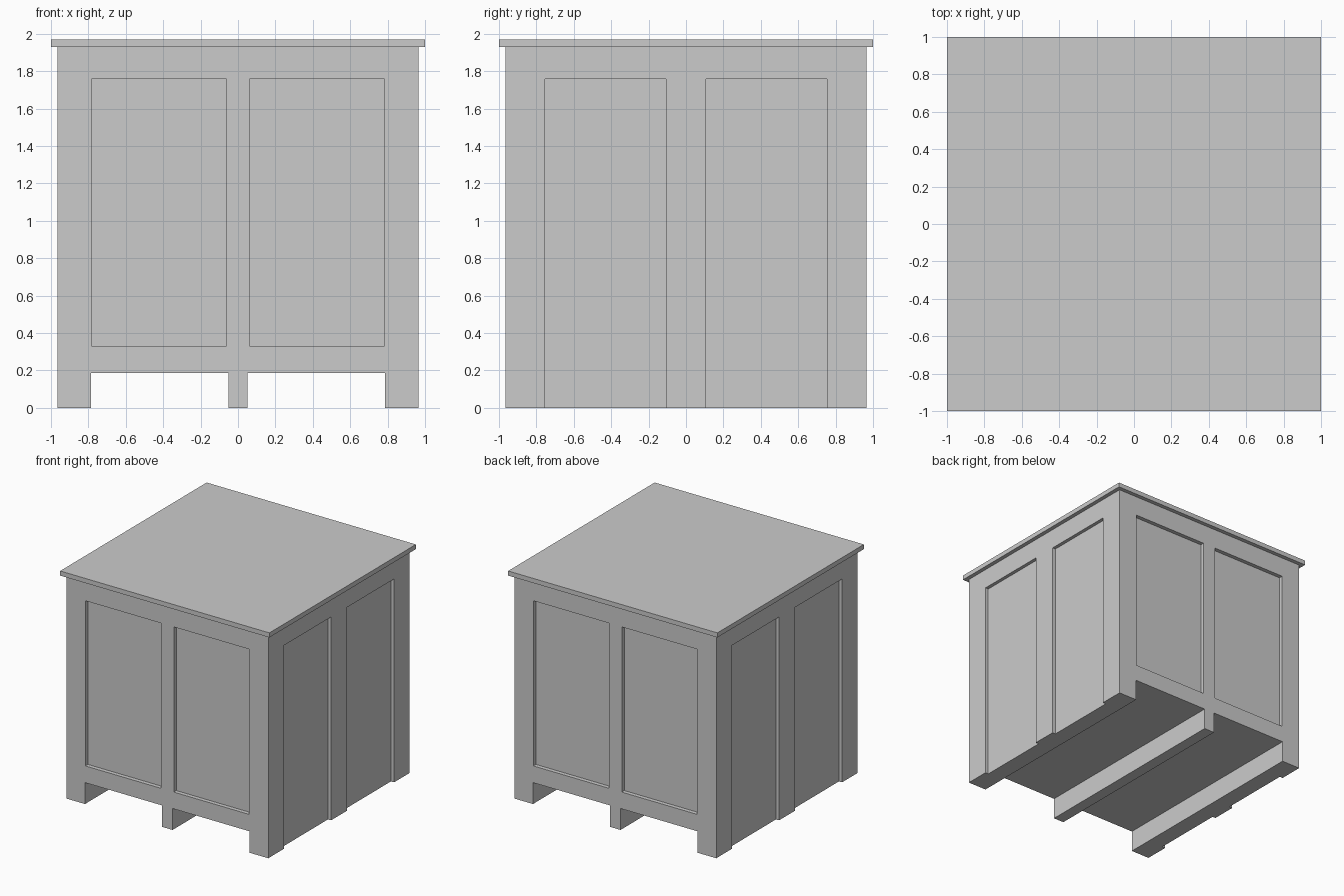
import bpy

if "Cube" in bpy.data.objects:
    bpy.data.objects.remove(bpy.data.objects["Cube"])


def box(name, x, y, z):
    """Axis-aligned box from (min, max) ranges."""
    bpy.ops.mesh.primitive_cube_add(
        size=1, location=[(a + b) / 2 for a, b in (x, y, z)])
    ob = bpy.context.object
    ob.name = name
    ob.scale = [b - a for a, b in (x, y, z)]
    bpy.ops.object.transform_apply(location=False, rotation=False, scale=True)
    return ob


def cut(target, x, y, z):
    """Subtract a box from the target."""
    cutter = box("cutter", x, y, z)
    cutter.hide_render = True
    mod = target.modifiers.new("cut", 'BOOLEAN')
    mod.operation = 'DIFFERENCE'
    mod.solver = 'EXACT'
    mod.object = cutter
    bpy.context.view_layer.objects.active = target
    bpy.ops.object.modifier_apply(modifier=mod.name)
    bpy.data.objects.remove(cutter, do_unlink=True)


def span(side, a, b):
    """Range a..b mirrored to the given side."""
    return tuple(sorted((side * a, side * b)))


H = 0.965          # half width of the body
FRONT_DEPTH = 0.035
SIDE_DEPTH = 0.03

# Crate body
body = box("crate_body", (-H, H), (-H, H), (0, 1.93))

for s in (-1, 1):
    # Fork channels leaving three skids underneath
    cut(body, span(s, 0.05, 0.787), (-1.2, 1.2), (-0.2, 0.185))
    for t in (-1, 1):
        # Framed panels on front and back
        cut(body, span(s, 0.062, 0.783), span(t, H - FRONT_DEPTH, 1.2), (0.33, 1.757))
        # Panels on the sides, open at the bottom
        cut(body, span(t, H - SIDE_DEPTH, 1.2), span(s, 0.107, 0.753), (-0.2, 1.757))

# Lid
box("lid", (-1, 1), (-1, 1), (1.93, 1.97))
